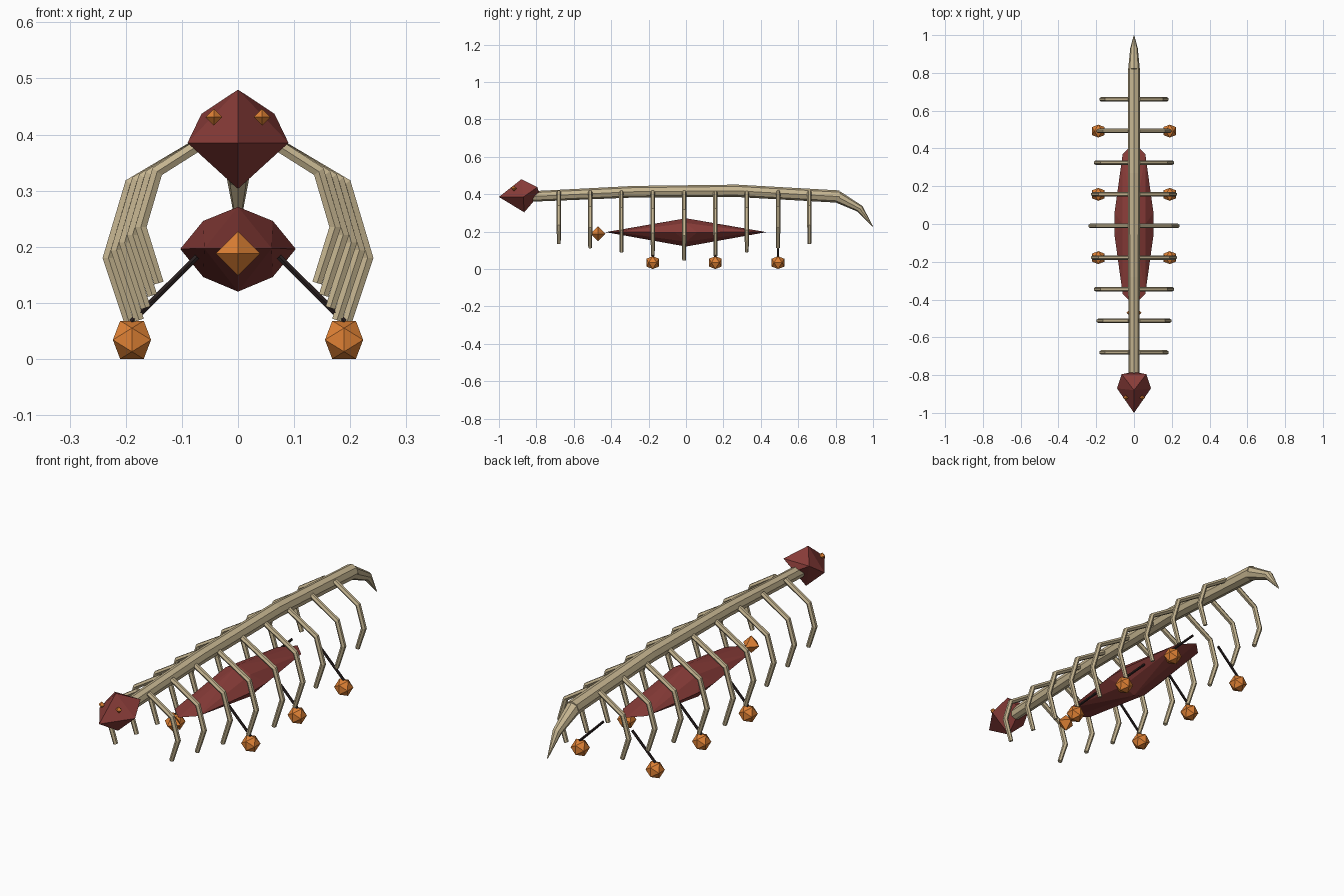
import bpy
import bmesh
from math import sin, cos, pi
from mathutils import Vector

cube = bpy.data.objects.get("Cube")
if cube:
    bpy.data.objects.remove(cube, do_unlink=True)


def material(name, rgb):
    mat = bpy.data.materials.new(name)
    mat.use_nodes = True
    mat.diffuse_color = (*rgb, 1)
    mat.node_tree.nodes["Principled BSDF"].inputs["Base Color"].default_value = (*rgb, 1)
    return mat


BONE = material("bone", (0.56, 0.46, 0.28))
RED = material("dark_red", (0.25, 0.045, 0.04))
ORANGE = material("orange", (0.74, 0.22, 0.035))
DARK = material("dark_brown", (0.022, 0.014, 0.014))


def finish(bm, name, mat):
    bmesh.ops.recalc_face_normals(bm, faces=bm.faces)
    mesh = bpy.data.meshes.new(name)
    bm.to_mesh(mesh)
    bm.free()
    mesh.materials.append(mat)
    obj = bpy.data.objects.new(name, mesh)
    bpy.context.scene.collection.objects.link(obj)
    return obj


def tube(name, path, radii, sides, axis, mat):
    """Faceted tube along a planar path; axis is the normal of that plane."""
    bm = bmesh.new()
    pts = [Vector(p) for p in path]
    axis = Vector(axis)
    rings = []
    for i, p in enumerate(pts):
        before = (p - pts[i - 1]).normalized() if i else Vector()
        after = (pts[i + 1] - p).normalized() if i + 1 < len(pts) else Vector()
        across = axis.cross((before + after).normalized())
        rings.append([bm.verts.new(p + radii[i] * (axis * cos(a) + across * sin(a)))
                      for a in (2 * pi * k / sides for k in range(sides))])
    for lower, upper in zip(rings, rings[1:]):
        for k in range(sides):
            n = (k + 1) % sides
            bm.faces.new((lower[k], lower[n], upper[n], upper[k]))
    bm.faces.new(rings[0])
    bm.faces.new(rings[-1])
    return finish(bm, name, mat)


def hull(name, points, mat):
    """Faceted solid wrapped round a few points."""
    bm = bmesh.new()
    for p in points:
        bm.verts.new(p)
    bmesh.ops.convex_hull(bm, input=bm.verts)
    return finish(bm, name, mat)


def octahedron(name, centre, r, mat):
    c = Vector(centre)
    hull(name, [c + Vector(d) * r * s for s in (-1, 1)
                for d in ((1, 0, 0), (0, 1, 0), (0, 0, 1))], mat)


def icosahedron(name, centre, r, mat):
    c = Vector(centre)
    a, b = r * 0.526, r * 0.851
    pts = []
    for s in (-1, 1):
        for t in (-1, 1):
            pts += [(s * a, 0, t * b), (0, s * b, t * a), (s * b, t * a, 0)]
    hull(name, [c + Vector(p) for p in pts], mat)


# Spine and hooked tail
tube("spine", [(0, -0.82, 0.388), (0, -0.28, 0.413), (0, 0.27, 0.418), (0, 0.82, 0.387)],
     [0.028, 0.031, 0.033, 0.033], 8, (1, 0, 0), BONE)
tube("tail", [(0, 0.81, 0.386), (0, 0.93, 0.322), (0, 0.998, 0.228)],
     [0.032, 0.02, 0.002], 8, (1, 0, 0), BONE)

# Head
head = [(0, -1, 0.385), (0, -0.88, 0.48), (0, -0.865, 0.303), (0, -0.782, 0.4)]
for s in (-1, 1):
    head += [(s * 0.09, -0.87, 0.385), (s * 0.065, -0.795, 0.437)]
hull("head", head, RED)

# Spindle body
body = [(0, 0, 0.271), (0, 0, 0.12)]
for s in (-1, 1):
    body.append((0, s * 0.43, 0.197))
    for t in (-1, 1):
        body += [(s * 0.062, 0, 0.196 + t * 0.05),
                 (s * 0.103, t * 0.06, 0.196),
                 (s * 0.06, t * 0.37, 0.197)]
hull("body", body, RED)
octahedron("body_tip", (0, -0.47, 0.188), 0.04, ORANGE)

# Ribs, eyes and legs on both sides
rib_profile = [(0.025, 0.012), (0.192, -0.088), (0.231, -0.22), (0.188, -0.353)]
for side, s in (("left", 1), ("right", -1)):
    octahedron("eye_" + side, (s * 0.043, -0.92, 0.431), 0.015, ORANGE)
    for i in range(-4, 5):
        y = -0.01 + i * 0.1675
        k = 1 - 0.0625 * abs(i)
        path = [(s * x * k, y, 0.4 + z * k) for x, z in rib_profile]
        path[0] = (s * 0.025, y, 0.41)
        tube(f"rib_{side}_{i + 5}", path, [0.012, 0.012, 0.012, 0.01], 6, (0, 1, 0), BONE)
    for j, y in enumerate((-0.178, 0.157, 0.492)):
        tube(f"leg_{side}_{j + 1}", [(s * 0.073, y, 0.182), (s * 0.19, y, 0.066)],
             [0.006, 0.006], 6, (0, 1, 0), DARK)
        icosahedron(f"foot_{side}_{j + 1}", (s * 0.189, y, 0.034), 0.04, ORANGE)
